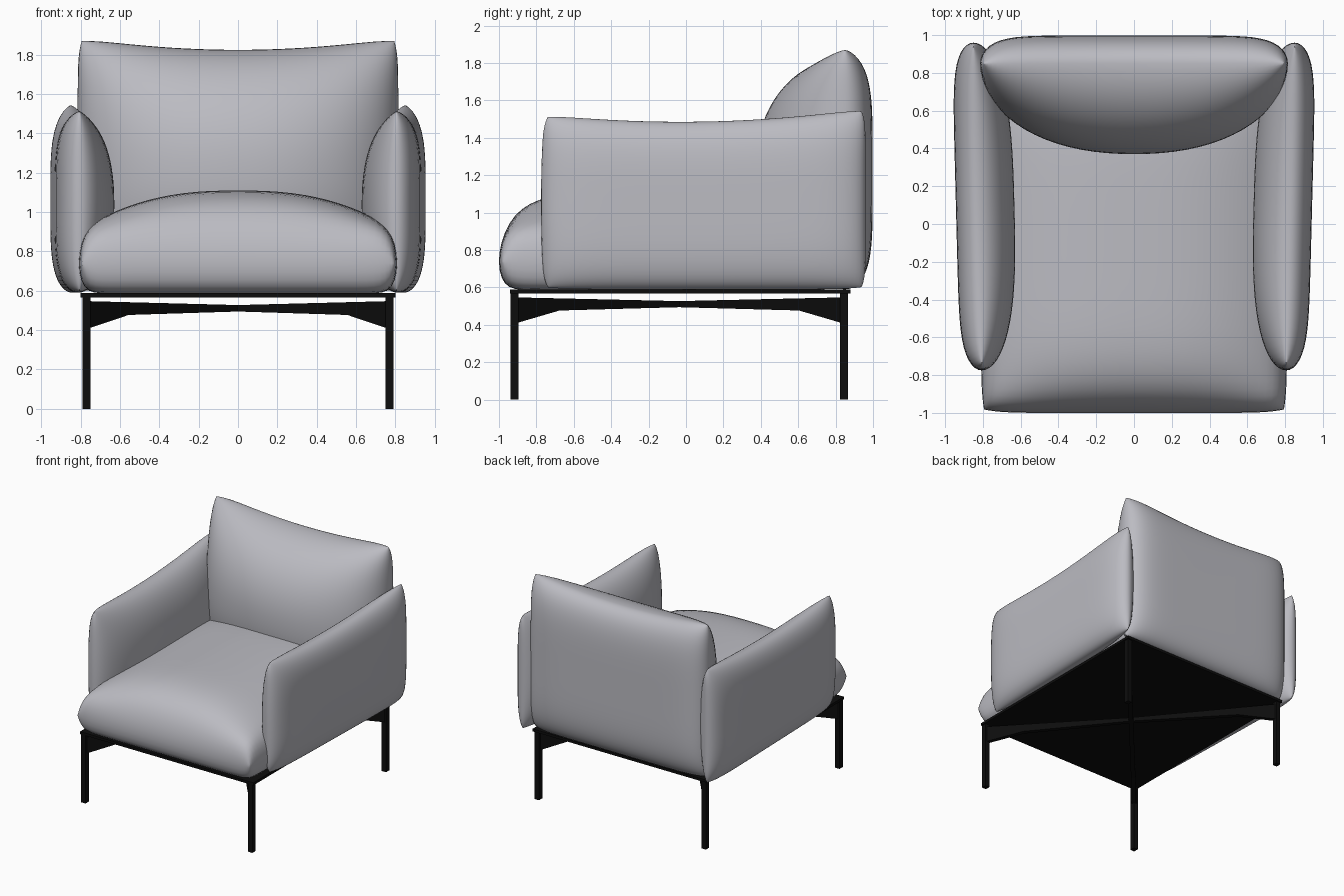
import bpy, bmesh, math
from mathutils import Vector

if "Cube" in bpy.data.objects:
    bpy.data.objects.remove(bpy.data.objects["Cube"])


def material(name, rgb):
    m = bpy.data.materials.new(name)
    m.diffuse_color = (*rgb, 1)
    m.use_nodes = True
    m.node_tree.nodes["Principled BSDF"].inputs["Base Color"].default_value = m.diffuse_color
    return m


FABRIC = material("grey fabric", (0.50, 0.50, 0.54))
METAL = material("black metal", (0.004, 0.004, 0.004))


def finish(bm, name, mat, angle=None):
    bmesh.ops.recalc_face_normals(bm, faces=bm.faces[:])
    me = bpy.data.meshes.new(name)
    bm.to_mesh(me)
    bm.free()
    me.materials.append(mat)
    ob = bpy.data.objects.new(name, me)
    bpy.context.collection.objects.link(ob)
    if angle:
        bpy.ops.object.select_all(action='DESELECT')
        ob.select_set(True)
        bpy.context.view_layer.objects.active = ob
        bpy.ops.object.shade_smooth_by_angle(angle=math.radians(angle))
    return ob


def swell(t, p, q=0.5):
    """1 in the middle of a cushion, 0 at its rim."""
    return max(0.0, 1 - abs(t) ** p) ** q


def cushion(name, place, corner=0.025, n=36):
    """Two puffed sheets sewn at the rim; place(u, v, side) gives a point."""
    bm = bmesh.new()
    ts = [math.sin(math.pi / 2 * (2 * i / n - 1)) for i in range(n + 1)]
    for side in (0, 1):
        rows = [[bm.verts.new(place(u, v, side, u * (1 - corner * v ** 10),
                                    v * (1 - corner * u ** 10)))
                 for u in ts] for v in ts]
        for j in range(n):
            for i in range(n):
                bm.faces.new((rows[j][i], rows[j][i + 1],
                              rows[j + 1][i + 1], rows[j + 1][i]))
    bmesh.ops.remove_doubles(bm, verts=bm.verts[:], dist=0.0004)
    return finish(bm, name, FABRIC, 70)


# Seat: boxy with a domed top
def seat(u, v, side, a, b):
    edge = swell(u, 24) * swell(v, 24)
    dome = 0.205 * swell(u, 2.5, 1) * swell(v, 6, 1)
    z = 0.74 + edge * (0.165 + dome) if side else 0.74 - 0.155 * edge
    return (0.81 * a, -0.08 + 0.92 * b, z)


cushion("seat_cushion", seat, 0.02)


# Back: flat behind, strongly bulging in front, corners raised
def back(u, v, side, a, b):
    top = 1.825 + 0.06 * u * u
    z = 0.59 + (top - 0.59) * (b + 1) / 2
    rim = 0.85
    if side:
        y = rim - 0.48 * swell(u, 2.2) * swell(v, 2.2)
    else:
        y = rim + 0.148 * swell(u, 8) * swell(v, 5)
    return (0.815 * a, y, z)


cushion("back_cushion", back)


# Arms: flat outside, rounded inside, top edge dipping in the middle
def arm(sign):
    def place(u, v, side, a, b):
        y = 0.10 + 0.86 * a - 0.015 * (1 - b * b) * (u < 0) * u * u
        top = 1.487 + 0.016 * u + 0.052 * u * u
        z = 0.59 + (top - 0.59) * (b + 1) / 2
        rim = 0.828 + 0.022 * u
        if side:
            x = rim + 0.115 * swell(u, 7) * swell(v, 4)
        else:
            x = rim - 0.195 * swell(u, 3) * swell(v, 2.3)
        return (sign * x, y, z)
    return place


for sign, label in ((-1, "left"), (1, "right")):
    cushion(label + "_arm_cushion", arm(sign))


# Metal base: boxes for plate and legs
def box(name, lo, hi):
    bm = bmesh.new()
    bmesh.ops.create_cube(bm, size=1)
    for vert in bm.verts:
        vert.co = [l + (h - l) * (c + 0.5) for l, h, c in zip(lo, hi, vert.co)]
    return finish(bm, name, METAL)


box("base_plate", (-0.80, -0.94, 0.567), (0.80, 0.88, 0.588))
FRONT, REAR, LEG_X = -0.917, 0.845, 0.77
for sx, side in ((-1, "left"), (1, "right")):
    for y, end in ((FRONT, "front"), (REAR, "rear")):
        x = sx * LEG_X
        box(f"{end}_{side}_leg", (x - 0.02, y - 0.022, 0),
            (x + 0.02, y + 0.022, 0.575))


# Diagonal braces with a deeper gusset at each leg
def brace(name, sx):
    start, stop = Vector((-sx * LEG_X, FRONT, 0)), Vector((sx * LEG_X, REAR, 0))
    across = (stop - start).normalized().cross(Vector((0, 0, 1))) * 0.018
    outline = [(0, 0.41), (0.13, 0.477), (0.5, 0.495), (0.87, 0.477), (1, 0.41),
               (1, 0.547), (0.5, 0.527), (0, 0.547)]
    bm = bmesh.new()
    face = bm.faces.new([bm.verts.new(start.lerp(stop, t) - across + Vector((0, 0, z)))
                         for t, z in outline])
    new = bmesh.ops.extrude_face_region(bm, geom=[face])["geom"]
    bmesh.ops.translate(bm, vec=across * 2,
                        verts=[g for g in new if isinstance(g, bmesh.types.BMVert)])
    return finish(bm, name, METAL)


brace("diagonal_brace_a", 1)
brace("diagonal_brace_b", -1)
